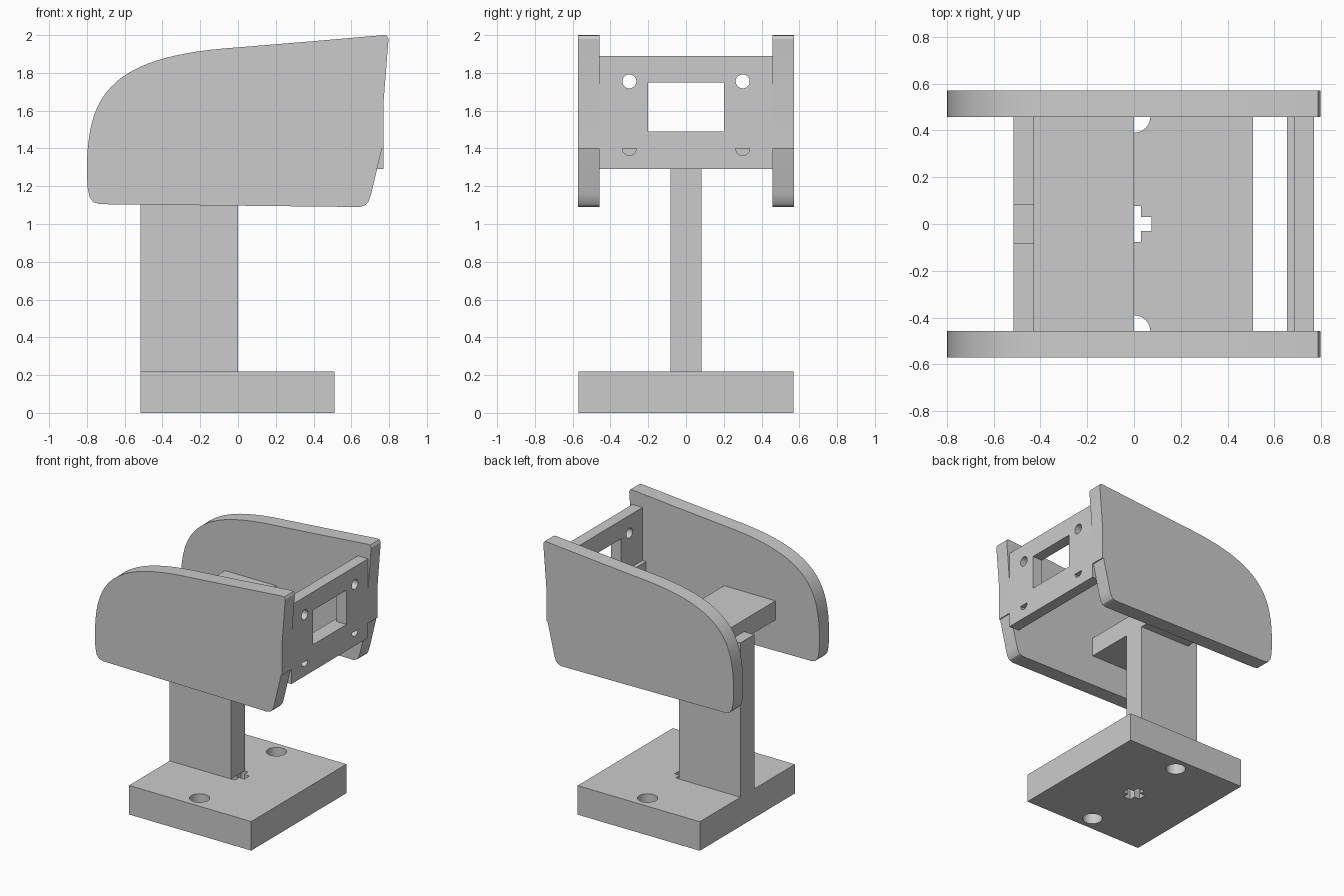
import bpy, bmesh, math
from mathutils import Vector
from mathutils.geometry import interpolate_bezier

old = bpy.data.objects.get("Cube")
if old:
    bpy.data.objects.remove(old, do_unlink=True)

grey = bpy.data.materials.new("plain_grey")
grey.use_nodes = True
colour = (0.6, 0.6, 0.6, 1)
grey.diffuse_color = colour
for node in grey.node_tree.nodes:
    if node.type == "BSDF_PRINCIPLED":
        node.inputs["Base Color"].default_value = colour


def finish(name, bm):
    bmesh.ops.recalc_face_normals(bm, faces=bm.faces)
    mesh = bpy.data.meshes.new(name)
    bm.to_mesh(mesh)
    bm.free()
    mesh.materials.append(grey)
    obj = bpy.data.objects.new(name, mesh)
    bpy.context.collection.objects.link(obj)
    return obj


def box(name, x, y, z):
    bm = bmesh.new()
    bmesh.ops.create_cube(bm, size=1)
    for v in bm.verts:
        v.co = [(a + b) / 2 + (b - a) * c for (a, b), c in zip((x, y, z), v.co)]
    return finish(name, bm)


def prism(name, profile, y0, y1):
    bm = bmesh.new()
    face = bm.faces.new([bm.verts.new((x, y0, z)) for x, z in profile])
    new = bmesh.ops.extrude_face_region(bm, geom=[face])["geom"]
    verts = [g for g in new if isinstance(g, bmesh.types.BMVert)]
    bmesh.ops.translate(bm, vec=(0, y1 - y0, 0), verts=verts)
    return finish(name, bm)


def rod(name, centre, radius, axis):
    bpy.ops.mesh.primitive_cylinder_add(vertices=40, radius=radius, depth=0.6, location=centre)
    obj = bpy.context.object
    obj.name = name
    if axis == "x":
        obj.rotation_euler.y = math.pi / 2
    return obj


def cut(obj, cutters):
    bpy.context.view_layer.update()
    bpy.context.view_layer.objects.active = obj
    for cutter in cutters:
        mod = obj.modifiers.new("cut", "BOOLEAN")
        mod.operation = "DIFFERENCE"
        mod.solver = "EXACT"
        mod.object = cutter
        bpy.ops.object.modifier_apply(modifier=mod.name)
        bpy.data.objects.remove(cutter, do_unlink=True)


def smooth(obj):
    bpy.ops.object.select_all(action="DESELECT")
    obj.select_set(True)
    bpy.context.view_layer.objects.active = obj
    bpy.ops.object.shade_smooth_by_angle(angle=math.radians(30))


# Base with two screw holes and a cross-shaped slot
base = box("base", (-0.515, 0.51), (-0.57, 0.57), (0, 0.22))
cut(base, [rod("hole", (0, s * 0.46, 0.1), 0.07, "z") for s in (-1, 1)]
    + [box("slot", (-0.03, 0.03), (-0.078, 0.078), (-0.1, 0.4)),
       box("slot", (-0.075, 0.075), (-0.03, 0.03), (-0.1, 0.4))])
smooth(base)

# Upright post and the shelf it carries
box("post", (-0.515, 0), (-0.083, 0.083), (0.22, 1.39))
box("shelf", (-0.43, 0), (-0.46, 0.46), (1.335, 1.48))

# Side plates with a rounded rear top corner
arc = interpolate_bezier(Vector((-0.8, 1.27)), Vector((-0.8, 1.67)),
                         Vector((-0.70, 1.89)), Vector((0, 1.935)), 28)
profile = [(p.x, p.y) for p in arc] + [
    (0.4, 1.968), (0.77, 2.0), (0.787, 1.998), (0.797, 1.98),
    (0.77, 1.64), (0.77, 1.40), (0.762, 1.40), (0.705, 1.16),
    (0.692, 1.12), (0.675, 1.10), (0.645, 1.09), (-0.73, 1.105),
    (-0.765, 1.115), (-0.785, 1.14), (-0.796, 1.19)]
for name, s in (("front_side_plate", -1), ("back_side_plate", 1)):
    smooth(prism(name, profile, s * 0.457, s * 0.572))

# End panel with a window and four screw holes
panel = box("end_panel", (0.685, 0.77), (-0.46, 0.46), (1.29, 1.89))
cut(panel, [box("window", (0.5, 1), (-0.2, 0.2), (1.49, 1.75))]
    + [rod("hole", (0.72, s * 0.3, z), 0.037, "x") for s in (-1, 1) for z in (1.40, 1.755)])
smooth(panel)

# Cross bar along the foot of the window
box("cross_bar", (0.655, 0.77), (-0.46, 0.46), (1.40, 1.488))
